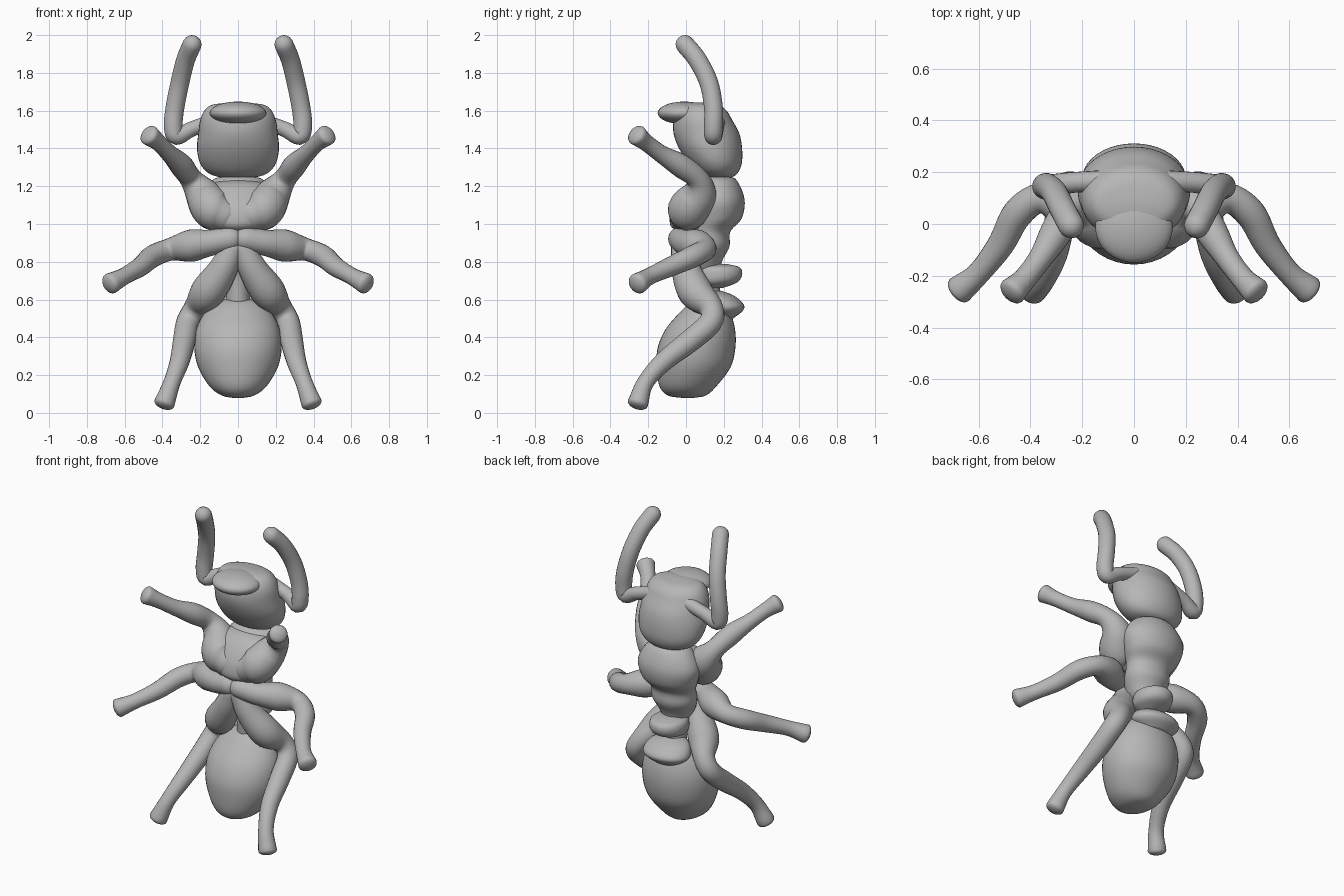
import bpy, bmesh, math
from mathutils import Vector

cube = bpy.data.objects.get("Cube")
if cube:
    bpy.data.objects.remove(cube)

shell = bpy.data.materials.new("shell_grey")
shell.use_nodes = True
GREY = (0.47, 0.47, 0.47, 1)
shell.diffuse_color = GREY
shell.node_tree.nodes["Principled BSDF"].inputs["Base Color"].default_value = GREY


def finish(name, bm):
    bmesh.ops.recalc_face_normals(bm, faces=bm.faces)
    mesh = bpy.data.meshes.new(name)
    bm.to_mesh(mesh)
    bm.free()
    mesh.materials.append(shell)
    mesh.shade_smooth()
    obj = bpy.data.objects.new(name, mesh)
    bpy.context.collection.objects.link(obj)
    return obj


def spline(rows, steps=5):
    """Smooth rows of numbers with a Catmull-Rom curve."""
    rows = [Vector(r) for r in rows]
    ext = [2 * rows[0] - rows[1]] + rows + [2 * rows[-1] - rows[-2]]
    out = []
    for a, b, c, d in zip(ext, ext[1:], ext[2:], ext[3:]):
        for i in range(steps):
            t = i / steps
            out.append(b + 0.5 * t * (c - a + t * (2*a - 5*b + 4*c - d + t * (3*b - a - 3*c + d))))
    return out + [rows[-1]]


def skin(name, rings, sides):
    """Join rings of (centre, first radius vector, second radius vector)."""
    bm = bmesh.new()
    loops = []
    for c, u, v in rings:
        loops.append([bm.verts.new(c + u * math.cos(a) + v * math.sin(a))
                      for a in (math.tau * i / sides for i in range(sides))])
    for p, q in zip(loops, loops[1:]):
        for i in range(sides):
            j = (i + 1) % sides
            bm.faces.new((p[i], p[j], q[j], q[i]))
    bm.faces.new(loops[0])
    bm.faces.new(loops[-1])
    return finish(name, bm)


def body(name, rows):
    """Stacked ellipses: height, y centre, half width, half depth."""
    rings = [(Vector((0, r[1], r[0])), Vector((max(r[2], .005), 0, 0)),
              Vector((0, max(r[3], .005), 0))) for r in spline(rows)]
    return skin(name, rings, 40)


def limb(name, rows, side, tip):
    """Round tube along x, y, z, radius rows; tip sets how domed the end is."""
    pts = spline([(side * r[0], *r[1:]) for r in rows])
    centres = [Vector(p[:3]) for p in pts]
    radii = [p[3] for p in pts]
    first = (centres[1] - centres[0]).normalized()
    last = (centres[-1] - centres[-2]).normalized()
    c0, r0, c1, r1 = centres[0], radii[0], centres[-1], radii[-1]
    for ang in (20, 40, 60, 80, 89):
        s, k = math.sin(math.radians(ang)), math.cos(math.radians(ang))
        centres.insert(0, c0 - first * r0 * s)
        radii.insert(0, r0 * k)
        centres.append(c1 + last * r1 * s * tip)
        radii.append(r1 * k)
    rings = []
    u = Vector((0, 0, 1)).cross(first).normalized()
    for i, (c, r) in enumerate(zip(centres, radii)):
        t = (centres[min(i + 1, len(centres) - 1)] - centres[max(i - 1, 0)]).normalized()
        u = (u - t * u.dot(t)).normalized()
        rings.append((c, u * r, t.cross(u) * r))
    return skin(name, rings, 20)


def blob(name, loc, size):
    bm = bmesh.new()
    bmesh.ops.create_uvsphere(bm, u_segments=32, v_segments=20, radius=1)
    obj = finish(name, bm)
    obj.location, obj.scale = loc, size


# Head with overhanging upper lip
body("head", [(1.24, .18, .06, .05), (1.265, .17, .15, .10), (1.32, .155, .2, .14),
              (1.4, .13, .217, .167), (1.48, .108, .21, .174), (1.55, .09, .2, .155),
              (1.6, .085, .178, .13), (1.63, .08, .14, .09), (1.642, .07, .06, .03)])
blob("upper_lip", (0, -.01, 1.588), (.15, .14, .06))

# Thorax and waist
body("thorax", [(1.255, .17, .06, .05), (1.23, .17, .14, .1), (1.13, .172, .2, .138),
                (1.03, .165, .18, .13), (.96, .13, .145, .105), (.88, .115, .14, .115),
                (.8, .09, .105, .1), (.72, .1, .065, .08), (.55, .11, .065, .075)])
body("chest", [(.96, .03, .08, .08), (1.0, .03, .15, .115), (1.08, .04, .2, .115),
               (1.16, .07, .2, .1), (1.21, .1, .15, .08), (1.23, .12, .08, .05)])
body("upper_waist_node", [(.66, .14, .05, .05), (.69, .16, .1, .11), (.73, .17, .112, .127),
                          (.77, .17, .1, .115), (.787, .165, .05, .06)])
body("lower_waist_node", [(.5, .2, .08, .05), (.54, .2, .14, .1), (.575, .19, .15, .115),
                          (.62, .165, .12, .09), (.645, .14, .05, .05)])

# Abdomen
body("abdomen", [(.078, .01, .02, .02), (.092, .005, .085, .1), (.14, .01, .15, .15),
                 (.24, .04, .21, .195), (.34, .055, .231, .206), (.44, .075, .222, .185),
                 (.53, .1, .178, .135), (.585, .11, .12, .085), (.61, .11, .04, .03)])

# Mirrored limbs
LIMBS = {
    "front_leg": [(.08, .0, 1.05, .09), (.135, .015, 1.08, .11), (.19, .07, 1.16, .093),
                  (.25, .06, 1.24, .06), (.3, -.03, 1.31, .062), (.36, -.13, 1.37, .047),
                  (.42, -.21, 1.43, .045), (.47, -.26, 1.47, .055)],
    "middle_leg": [(.04, -.03, .92, .065), (.15, .0, .9, .07), (.25, .06, .885, .085),
                   (.36, .1, .865, .06), (.45, .04, .83, .059), (.515, -.08, .775, .052),
                   (.6, -.19, .725, .045), (.675, -.255, .685, .056)],
    "hind_leg": [(.03, -.02, .87, .06), (.08, .0, .76, .077), (.16, .05, .64, .092),
                 (.22, .13, .56, .065), (.265, .13, .48, .062), (.285, .02, .38, .06),
                 (.31, -.12, .27, .052), (.35, -.215, .16, .045), (.39, -.255, .05, .055)],
    "antenna": [(.13, .165, 1.54, .042), (.24, .16, 1.505, .04), (.325, .145, 1.465, .047),
                (.343, .145, 1.52, .05), (.333, .145, 1.62, .05), (.307, .12, 1.75, .05),
                (.277, .06, 1.87, .05), (.243, -.005, 1.95, .05)],
}
for part, rows in LIMBS.items():
    for label, side in (("left", 1), ("right", -1)):
        limb(label + "_" + part, rows, side, 1 if part == "antenna" else .5)
